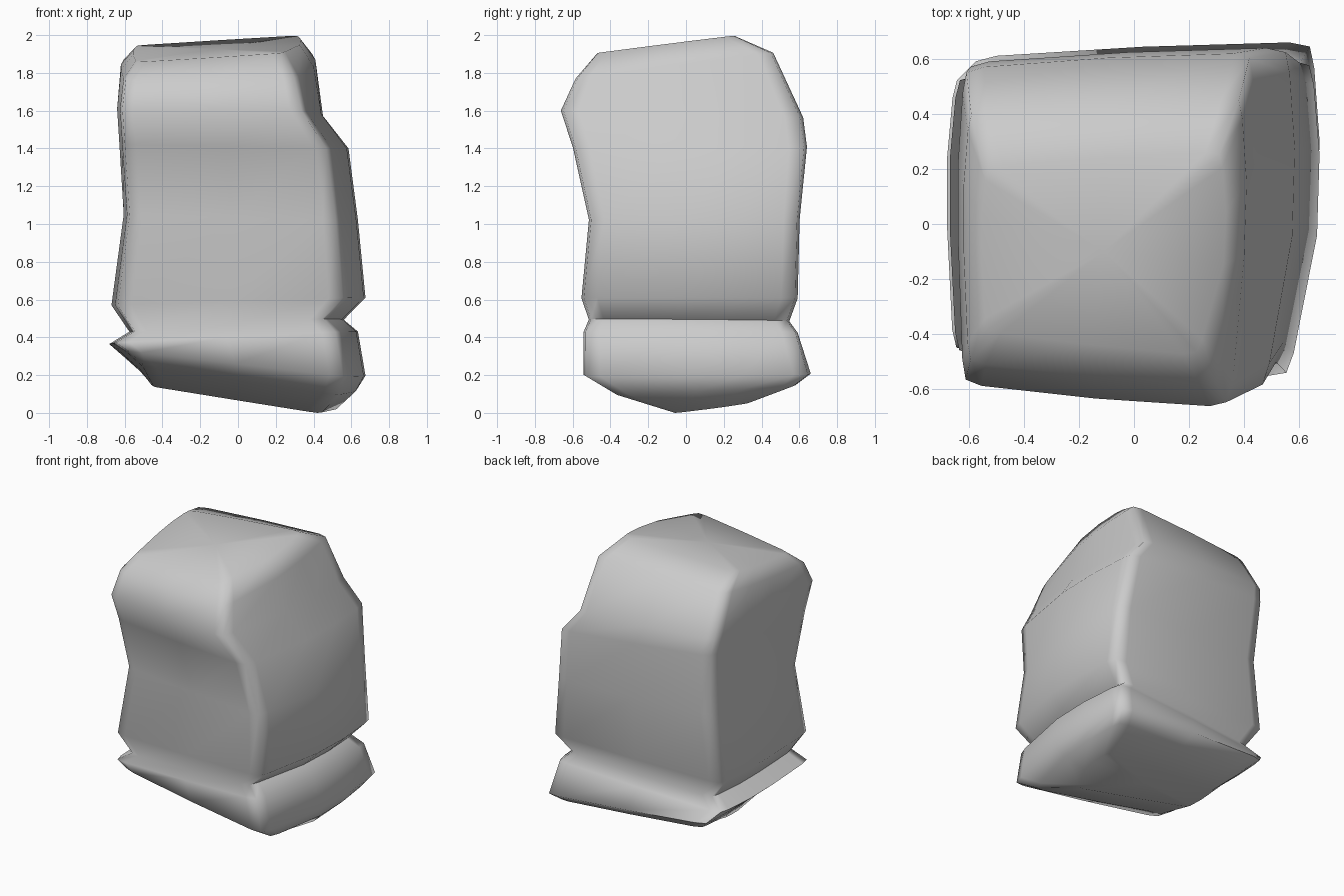
import bpy, bmesh

if "Cube" in bpy.data.objects:
    bpy.data.objects.remove(bpy.data.objects["Cube"])

# Stacked sections: left x, right x, front y, back y,
# then heights at front-left, front-right, back-left, back-right
SECTIONS = [
    (-.46, .53, -.07, .34, .14, -.005, .16, .05),  # underside
    (-.52, .63, -.39, .59, .25, .09, .21, .14),    # lower bevel
    (-.61, .675, -.56, .675, .33, .19, .29, .20),  # base bottom edge
    (-.68, .635, -.56, .605, .37, .43, .36, .43),  # base top edge
    (-.575, .56, -.53, .56, .43, .50, .43, .49),   # groove
    (-.67, .675, -.57, .605, .57, .61, .57, .61),  # body bottom edge
    (-.605, .635, -.53, .615, 1.05, 1.02, 1.05, 1.02),
    (-.63, .585, -.615, .655, 1.42, 1.40, 1.50, 1.40),  # shoulder
    (-.64, .45, -.68, .635, 1.61, 1.60, 1.61, 1.56),    # overhang
    (-.62, .41, -.60, .475, 1.76, 1.77, 1.88, 1.91),    # upper bevel
    (-.555, .335, -.485, .27, 1.855, 1.905, 1.945, 2.0),
]

# Bulging rounded-square outline, one quarter per side
SIDE = [(.97, -.83), (1, -.1), (1, .4), (.97, .83), (.945, .955)]


def outline():
    pts = list(SIDE)
    pts += [(.83, .985), (0, 1), (-.83, .985), (-.945, .955)]
    pts += [(-u, v) for u, v in reversed(SIDE[:4])] + [(-.945, -.955)]
    pts += [(-.83, -.985), (0, -1), (.83, -.985), (.945, -.955)]
    return pts


def mix(a, b, t):
    return a + (b - a) * t


def place(section, u, v):
    xl, xr, yf, yb, zfl, zfr, zbl, zbr = section
    s, t = (u + 1) / 2, (v + 1) / 2
    right = xr - .09 * max(0, -v)           # front right narrows
    front = yf + .09 * (1 - s)              # left side is shallower
    back = yb - .06 * (1 - s)
    z = mix(mix(zfl, zfr, s), mix(zbl, zbr, s), t)
    return mix(xl, right, s), mix(front, back, t), z


# Loft the sections and close both ends
bm = bmesh.new()
rings = [[bm.verts.new(place(sec, u, v)) for u, v in outline()] for sec in SECTIONS]
n = len(rings[0])
for low, high in zip(rings, rings[1:]):
    for i in range(n):
        j = (i + 1) % n
        bm.faces.new((low[i], low[j], high[j], high[i]))
for ring, sec in ((rings[0], SECTIONS[0]), (rings[-1], SECTIONS[-1])):
    center = bm.verts.new(place(sec, 0, 0))
    for i in range(n):
        bm.faces.new((ring[i], ring[(i + 1) % n], center))
bmesh.ops.recalc_face_normals(bm, faces=bm.faces)

mesh = bpy.data.meshes.new("stone_block")
bm.to_mesh(mesh)
bm.free()
block = bpy.data.objects.new("stone_block", mesh)
bpy.context.collection.objects.link(block)
bpy.context.view_layer.objects.active = block
block.select_set(True)
bpy.ops.object.shade_smooth_by_angle(angle=1.4)
